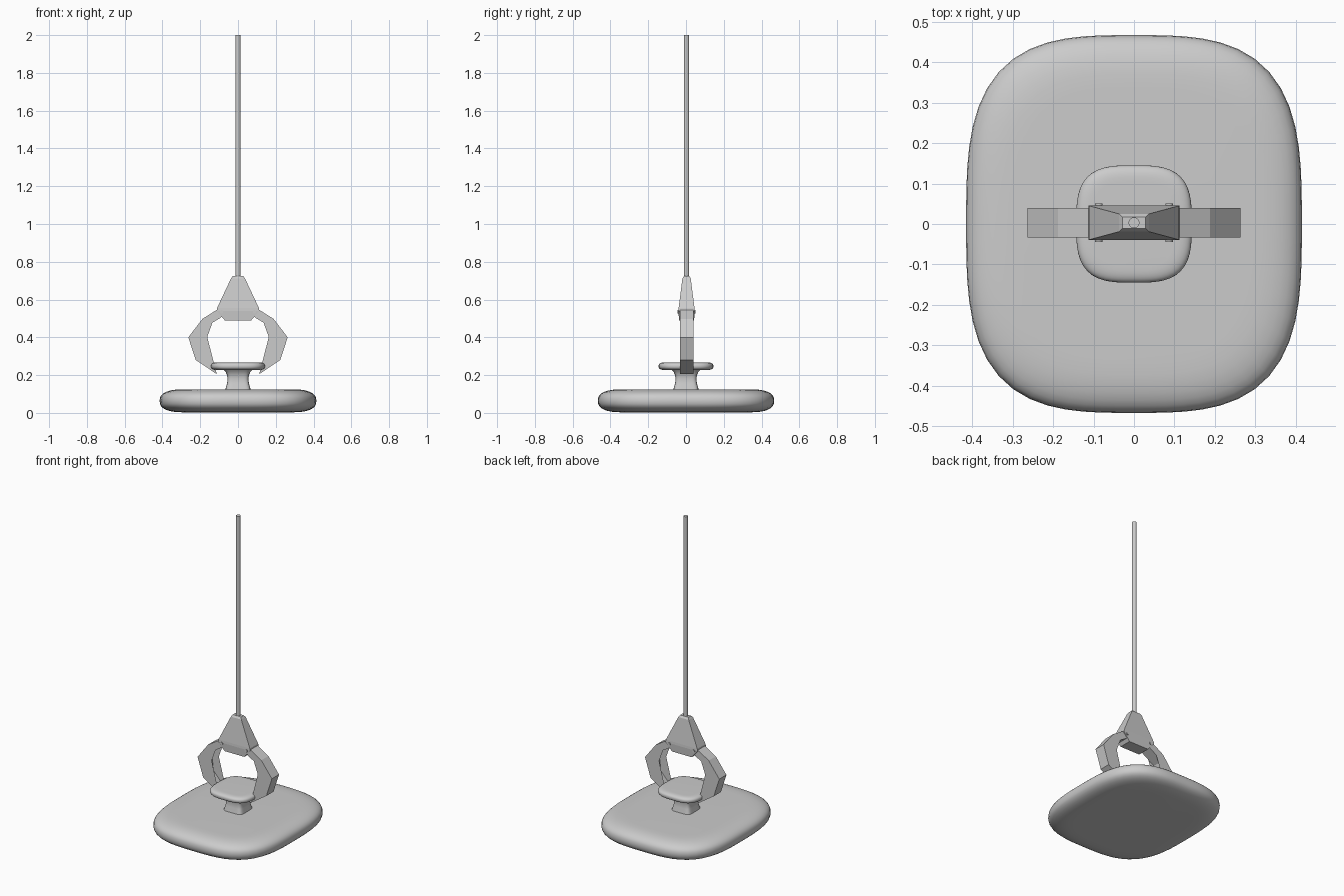
import bpy, bmesh
from math import sin, cos, pi

if "Cube" in bpy.data.objects:
    bpy.data.objects.remove(bpy.data.objects["Cube"])

OFF_Y = 0.003  # the grabber sits slightly behind centre


def finish(name, bm, smooth=False):
    bmesh.ops.recalc_face_normals(bm, faces=bm.faces)
    me = bpy.data.meshes.new(name)
    bm.to_mesh(me)
    bm.free()
    ob = bpy.data.objects.new(name, me)
    bpy.context.collection.objects.link(ob)
    if smooth:
        bpy.ops.object.select_all(action='DESELECT')
        ob.select_set(True)
        bpy.context.view_layer.objects.active = ob
        bpy.ops.object.shade_smooth_by_angle(angle=0.7)
    return ob


def bridge(bm, rings):
    n = len(rings[0])
    for a, b in zip(rings, rings[1:]):
        for i in range(n):
            bm.faces.new((a[i], a[(i + 1) % n], b[(i + 1) % n], b[i]))
    bm.faces.new(rings[0])
    bm.faces.new(rings[-1])


def loft(name, rows, power, sides=64):
    """Stack rounded-square rings given as (half x, half y, z)."""
    bm = bmesh.new()
    rings = []
    for hx, hy, z in rows:
        ring = []
        for i in range(sides):
            c, s = cos(2 * pi * i / sides), sin(2 * pi * i / sides)
            r = (abs(c) ** power + abs(s) ** power) ** (-1 / power)
            ring.append(bm.verts.new((hx * r * c, hy * r * s, z)))
        rings.append(ring)
    bridge(bm, rings)
    return finish(name, bm, True)


def pillow(name, hx, hy, z, half_h, edge, power):
    """Flat slab with a rounded rim."""
    rows = []
    for i in range(17):
        a = -pi / 2 + pi * i / 16
        inset = edge * (1 - abs(cos(a)) ** 0.8)
        rows.append((hx - inset, hy - inset, z + half_h * abs(sin(a)) ** 0.8 * (1 if a > 0 else -1)))
    return loft(name, rows, power)


# Weighted base, neck and knob
pillow("base", 0.415, 0.467, 0.064, 0.061, 0.13, 3.2)
loft("neck", [(0.068, 0.068, 0.11), (0.065, 0.065, 0.13), (0.058, 0.058, 0.155),
              (0.055, 0.055, 0.18), (0.058, 0.058, 0.2), (0.066, 0.066, 0.218),
              (0.08, 0.08, 0.232)], 6)
pillow("knob", 0.143, 0.145, 0.247, 0.021, 0.04, 3.2)

# Tapered grabber head
bm = bmesh.new()
rings = []
for hx, hy, z in [(0.07, 0.04, 0.49), (0.113, 0.043, 0.54), (0.111, 0.042, 0.555),
                  (0.037, 0.022, 0.712), (0.029, 0.014, 0.724)]:
    rings.append([bm.verts.new((sx * hx, OFF_Y + sy * hy, z))
                  for sx, sy in ((1, 1), (-1, 1), (-1, -1), (1, -1))])
bridge(bm, rings)
finish("grabber_head", bm)

# Jaw outline: outer side down to the tip, then back up the inner side
jaw = [(0.07, 0.545), (0.11, 0.547), (0.188, 0.498), (0.263, 0.40), (0.224, 0.28),
       (0.112, 0.205), (0.2, 0.30), (0.21, 0.385), (0.178, 0.452), (0.09, 0.505)]
for side, sx in (("left", -1), ("right", 1)):
    bm = bmesh.new()
    rings = [[bm.verts.new((sx * x, OFF_Y + y, z)) for x, z in jaw] for y in (-0.036, 0.036)]
    bridge(bm, rings)
    bmesh.ops.triangulate(bm, faces=[f for f in bm.faces if len(f.verts) > 4])
    finish(side + "_jaw", bm)


def cylinder(name, radius, depth, loc, rot=(0, 0, 0), sides=16):
    bpy.ops.mesh.primitive_cylinder_add(vertices=sides, radius=radius, depth=depth,
                                        location=loc, rotation=rot)
    bpy.context.object.name = name
    bpy.ops.object.shade_smooth_by_angle(angle=0.7)


# Hinge pins and hanging rod
for side, sx in (("left", -1), ("right", 1)):
    cylinder(side + "_hinge_pin", 0.009, 0.096, (sx * 0.087, OFF_Y, 0.535), (pi / 2, 0, 0), 12)
cylinder("rod", 0.0135, 1.29, (0, OFF_Y, 1.355))
